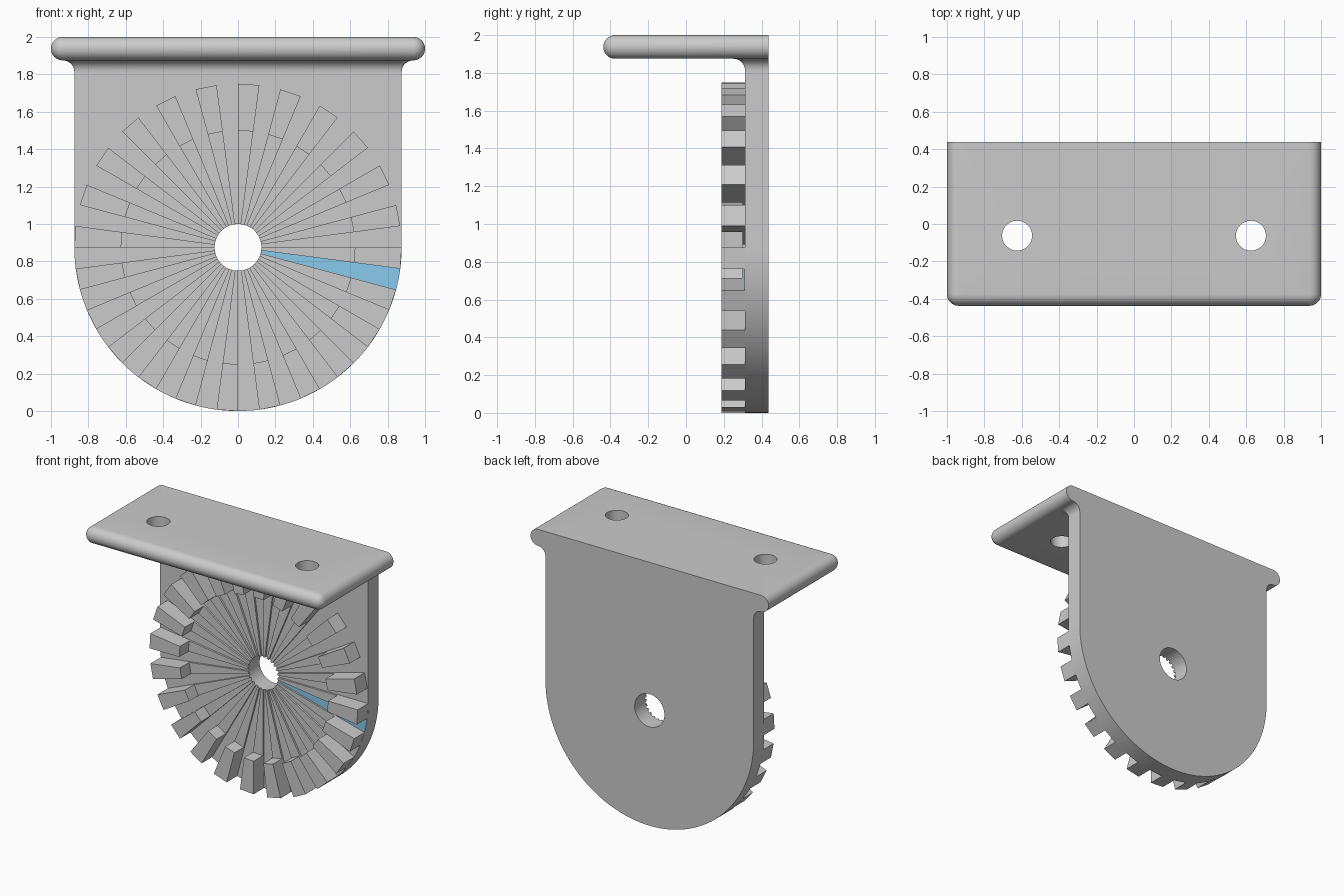
import bpy, bmesh
from math import sin, cos, pi, radians

if "Cube" in bpy.data.objects:
    bpy.data.objects.remove(bpy.data.objects["Cube"])

R, CZ = 0.875, 0.875            # dial radius and centre height
Y_BACK, Y_FACE, Y_TOOTH, Y_RIB = 0.4375, 0.3125, 0.1875, 0.298
FIL = 0.0625                    # fillet and rounded edge radius


def finish(name, bm, smooth=True):
    bmesh.ops.remove_doubles(bm, verts=bm.verts, dist=1e-5)
    bmesh.ops.recalc_face_normals(bm, faces=bm.faces)
    me = bpy.data.meshes.new(name)
    bm.to_mesh(me)
    bm.free()
    ob = bpy.data.objects.new(name, me)
    bpy.context.collection.objects.link(ob)
    if smooth:
        bpy.ops.object.select_all(action='DESELECT')
        ob.select_set(True)
        bpy.context.view_layer.objects.active = ob
        bpy.ops.object.shade_smooth_by_angle(angle=radians(30))
    return ob


def extrude_xz(bm, pts, y0, y1):
    """Solid from an outline in the front plane."""
    a = [bm.verts.new((x, y0, z)) for x, z in pts]
    b = [bm.verts.new((x, y1, z)) for x, z in pts]
    bm.faces.new(a)
    bm.faces.new(b[::-1])
    n = len(pts)
    for i in range(n):
        j = (i + 1) % n
        bm.faces.new((a[i], a[j], b[j], b[i]))


def loft(name, half_w, front, sections, caps):
    """Stack of three-sided outlines, each grown by d with round front corners."""
    bm = bmesh.new()
    rings, n = [], 8
    for d, z in sections:
        d = max(d, 1e-4)
        pts = [(half_w + d, Y_BACK)]
        for s, start in ((1, 0), (-1, pi / 2)):
            for i in range(n + 1):
                a = start + pi / 2 * i / n
                pts.append((s * half_w + d * cos(a), front - d * sin(a)))
        pts.append((-half_w - d, Y_BACK))
        rings.append([bm.verts.new((x, y, z)) for x, y in pts])
    for lo, hi in zip(rings, rings[1:]):
        for i in range(len(lo)):
            j = (i + 1) % len(lo)
            bm.faces.new((lo[i], lo[j], hi[j], hi[i]))
    if caps:
        bm.faces.new(rings[0])
        bm.faces.new(rings[-1])
    return finish(name, bm)


def drill(ob, name, loc, r, rot=(0, 0, 0)):
    bpy.ops.mesh.primitive_cylinder_add(vertices=64, radius=r, depth=0.5, location=loc, rotation=rot)
    cut = bpy.context.object
    cut.name = name
    cut.hide_render = True
    cut.hide_viewport = True
    m = ob.modifiers.new(name, 'BOOLEAN')
    m.operation, m.solver, m.object = 'DIFFERENCE', 'EXACT', cut


def sector(r0, r1, a0, a1):
    return [(r * cos(radians(a)), CZ + r * sin(radians(a)))
            for r, a in ((r0, a0), (r1, a0), (r1, a1), (r0, a1))]


# Top mounting plate with rounded front and side edges
N = 16
top = loft("mounting_plate", 1 - FIL, -Y_BACK + FIL,
           [(FIL * cos(-pi / 2 + pi * i / N), 2 - FIL + FIL * sin(-pi / 2 + pi * i / N))
            for i in range(N + 1)], True)
for s in (-1, 1):
    drill(top, "screw_hole_cutter", (s * 0.625, -0.0625, 1.94), 0.08)

# Fillet joining the hanging plate to the mounting plate
loft("fillet", R, Y_FACE,
     [(FIL * (1 - cos(pi / 2 * i / 10)), 1.875 - FIL + FIL * sin(pi / 2 * i / 10))
      for i in range(11)], False)

# Hanging plate with a half-round bottom and a pivot hole
bm = bmesh.new()
arc = [(R * cos(pi + pi * i / 64), CZ + R * sin(pi + pi * i / 64)) for i in range(65)]
extrude_xz(bm, [(-R, 1.875 - FIL)] + arc + [(R, 1.875 - FIL)], Y_FACE, Y_BACK)
plate = finish("hanging_plate", bm)
drill(plate, "pivot_hole_cutter", (0, Y_FACE, CZ), 0.125, (pi / 2, 0, 0))

# Ring of 24 locking teeth, each with a low rib running in to the pivot
teeth, ribs = bmesh.new(), bmesh.new()
for k in range(24):
    a = 15 * k - 7.5
    extrude_xz(teeth, sector(0.625, R, a, a + 7.5), Y_TOOTH, Y_FACE)
    extrude_xz(ribs, sector(0.125, 0.625, a, a + 7.5), Y_RIB, Y_FACE)
finish("locking_teeth", teeth, False)
finish("radial_ribs", ribs, False)

# Blue marked gap between two teeth
bm = bmesh.new()
extrude_xz(bm, sector(0.125, R, -15, -7.5), Y_FACE - 0.002, Y_FACE)
mark = finish("marked_gap", bm, False)
blue = bpy.data.materials.new("blue")
blue.diffuse_color = (0.25, 0.6, 0.85, 1)
blue.use_nodes = True
blue.node_tree.nodes["Principled BSDF"].inputs["Base Color"].default_value = blue.diffuse_color
mark.data.materials.append(blue)
